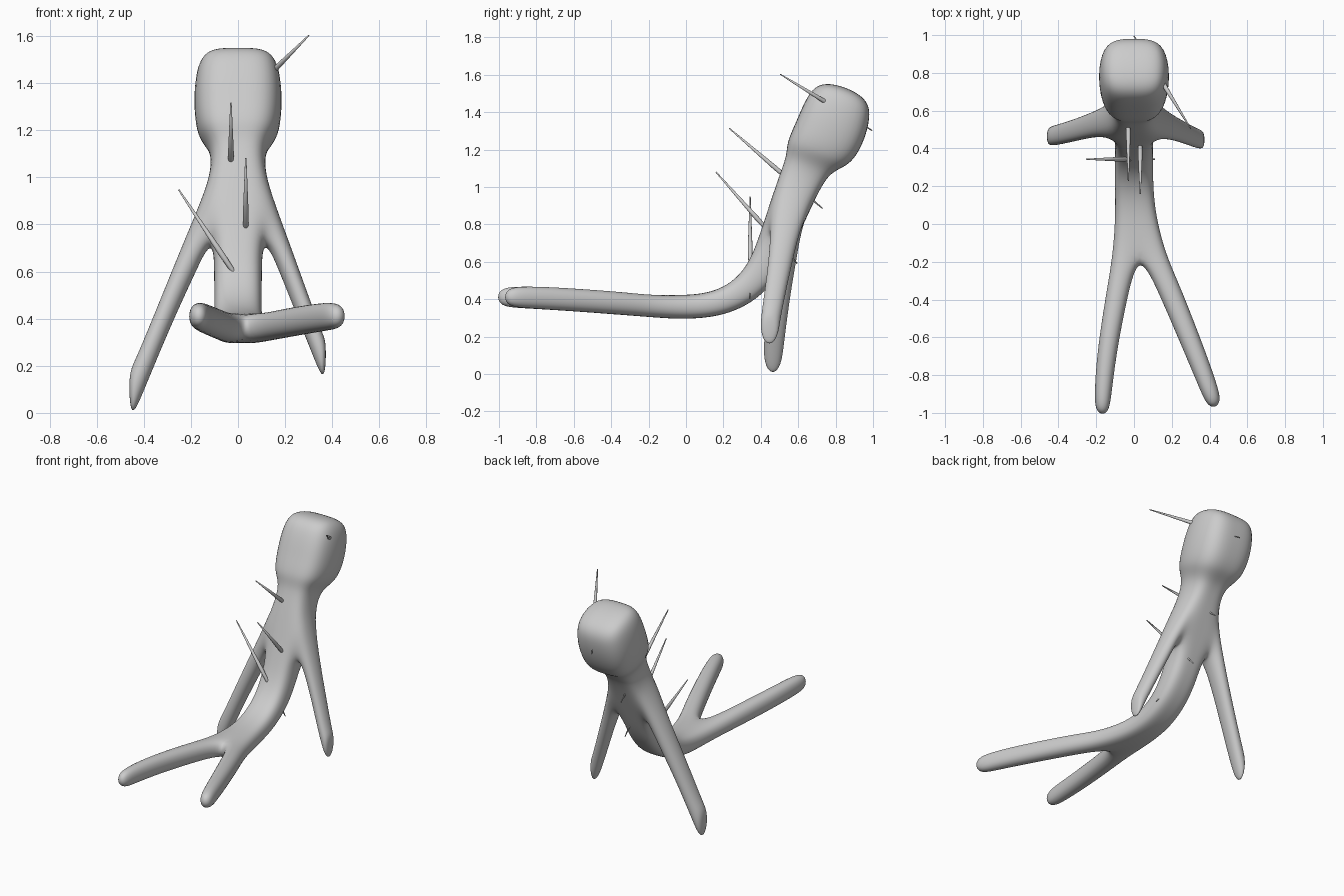
import bpy, bmesh
from math import hypot
from mathutils import Vector

if "Cube" in bpy.data.objects:
    bpy.data.objects.remove(bpy.data.objects["Cube"])


def new_object(name, bm):
    bmesh.ops.recalc_face_normals(bm, faces=bm.faces)
    for f in bm.faces:
        f.smooth = True
    me = bpy.data.meshes.new(name)
    bm.to_mesh(me)
    bm.free()
    ob = bpy.data.objects.new(name, me)
    bpy.context.collection.objects.link(ob)
    return ob


bm = bmesh.new()


def bridge(a, b, skip=()):
    n = len(a)
    for i in range(n):
        if i not in skip:
            bm.faces.new((a[i], a[(i + 1) % n], b[(i + 1) % n], b[i]))


def limb(start, rings):
    """Extend a limb from four existing vertices through rings of points."""
    prev = start
    for pts in rings:
        cur = [bm.verts.new(p) for p in pts]
        bridge(prev, cur)
        prev = cur
    bm.faces.new(prev)


# Torso and head: x centre, y, z, half width, half depth, from hips to crown
spine = [(0.028, -0.16, 0.36, 0.145, 0.063), (0.008, 0.05, 0.356, 0.11, 0.064),
         (0, 0.21, 0.386, 0.105, 0.07), (0, 0.34, 0.465, 0.105, 0.08),
         (0, 0.43, 0.585, 0.105, 0.088), (0, 0.495, 0.74, 0.108, 0.097),
         (0, 0.595, 1.00, 0.118, 0.112), (0, 0.655, 1.125, 0.118, 0.122),
         (0, 0.705, 1.175, 0.178, 0.178), (0, 0.765, 1.28, 0.195, 0.188),
         (0, 0.815, 1.42, 0.192, 0.182), (0, 0.853, 1.535, 0.155, 0.135)]
ARM_RING = 5
torso = []
for i, (x, y, z, w, d) in enumerate(spine):
    lo, hi = spine[max(i - 1, 0)], spine[min(i + 1, len(spine) - 1)]
    t = Vector((0, hi[1] - lo[1], hi[2] - lo[2])).normalized()
    if i >= 7:
        t = Vector((0, 0.35, 0.937))
    front = Vector((0, -t.z, t.y)) * d
    c = Vector((x, y, z))
    side = Vector((w, 0, 0))
    torso.append([bm.verts.new(p) for p in (
        c - side + front, c + front, c + side + front,
        c + side - front, c - front, c - side - front)])
for i in range(len(torso) - 1):
    bridge(torso[i], torso[i + 1], skip=(2, 5) if i == ARM_RING else ())
top = torso[-1]
bm.faces.new((top[0], top[1], top[4], top[5]))
bm.faces.new((top[1], top[2], top[3], top[4]))

# Arms: outer x, z, inner x, z, y centre, half depth
arms = {-1: [(0.215, 0.775, 0.165, 0.62, 0.535, 0.075),
             (0.32, 0.515, 0.28, 0.375, 0.50, 0.064),
             (0.44, 0.22, 0.40, 0.085, 0.468, 0.058),
             (0.467, 0.18, 0.46, -0.06, 0.463, 0.052)],
        1: [(0.205, 0.77, 0.16, 0.63, 0.52, 0.075),
            (0.287, 0.54, 0.24, 0.43, 0.485, 0.062),
            (0.36, 0.34, 0.318, 0.235, 0.45, 0.056),
            (0.377, 0.31, 0.372, 0.10, 0.445, 0.051)]}
low, high = torso[ARM_RING], torso[ARM_RING + 1]
for s, rows in arms.items():
    f, b = (0, 5) if s < 0 else (2, 3)
    limb([high[f], high[b], low[b], low[f]],
         [[(s * ox, y - d, oz), (s * ox, y + d, oz),
           (s * ix, y + d, iz), (s * ix, y - d, iz)]
          for ox, oz, ix, iz, y, d in rows])

# Legs: x, y, z, half width, half depth
legs = [[(-0.088, -0.36, 0.378, 0.062, 0.066), (-0.14, -0.65, 0.40, 0.056, 0.066),
         (-0.164, -0.88, 0.411, 0.05, 0.064), (-0.17, -1.015, 0.411, 0.04, 0.054)],
        [(0.185, -0.34, 0.378, 0.064, 0.066), (0.312, -0.65, 0.40, 0.058, 0.066),
         (0.39, -0.85, 0.411, 0.052, 0.064), (0.434, -0.975, 0.411, 0.042, 0.054)]]
hip = torso[0]
starts = [[hip[0], hip[1], hip[4], hip[5]], [hip[1], hip[2], hip[3], hip[4]]]
for start, rows in zip(starts, legs):
    dx, dy = rows[-1][0] - rows[0][0], rows[-1][1] - rows[0][1]
    n = hypot(dx, dy)
    px, py = -dy / n, dx / n
    limb(start, [[(x - px * w, y - py * w, z + d), (x + px * w, y + py * w, z + d),
                  (x + px * w, y + py * w, z - d), (x - px * w, y - py * w, z - d)]
                 for x, y, z, w, d in rows])

body = new_object("doll_body", bm)
sub = body.modifiers.new("smooth", 'SUBSURF')
sub.levels = sub.render_levels = 3

# Pins: slim double-ended spindles pushed right through the body
pins = [((0.30, 0.505, 1.602), (0.0, 0.995, 1.302)),
        ((-0.03, 0.23, 1.315), (-0.03, 0.73, 0.885)),
        ((0.033, 0.16, 1.08), (0.033, 0.595, 0.59)),
        ((-0.252, 0.343, 0.948), (0.11, 0.343, 0.405))]
for i, (a, b) in enumerate(pins):
    a, b = Vector(a), Vector(b)
    length = (b - a).length
    pm = bmesh.new()
    rings = []
    for t, r in ((0, 0.003), (0.5, 0.0125), (1, 0.003)):
        ring = bmesh.ops.create_circle(pm, segments=12, radius=r)["verts"]
        bmesh.ops.translate(pm, verts=ring, vec=(0, 0, t * length))
        rings.append(ring)
    for lo, hi in zip(rings, rings[1:]):
        for k in range(12):
            j = (k + 1) % 12
            pm.faces.new((lo[k], lo[j], hi[j], hi[k]))
    pm.faces.new(rings[0])
    pm.faces.new(rings[-1])
    pin = new_object(f"pin_{i + 1}", pm)
    pin.location = a
    pin.rotation_mode = 'QUATERNION'
    pin.rotation_quaternion = (b - a).to_track_quat('Z', 'Y')
